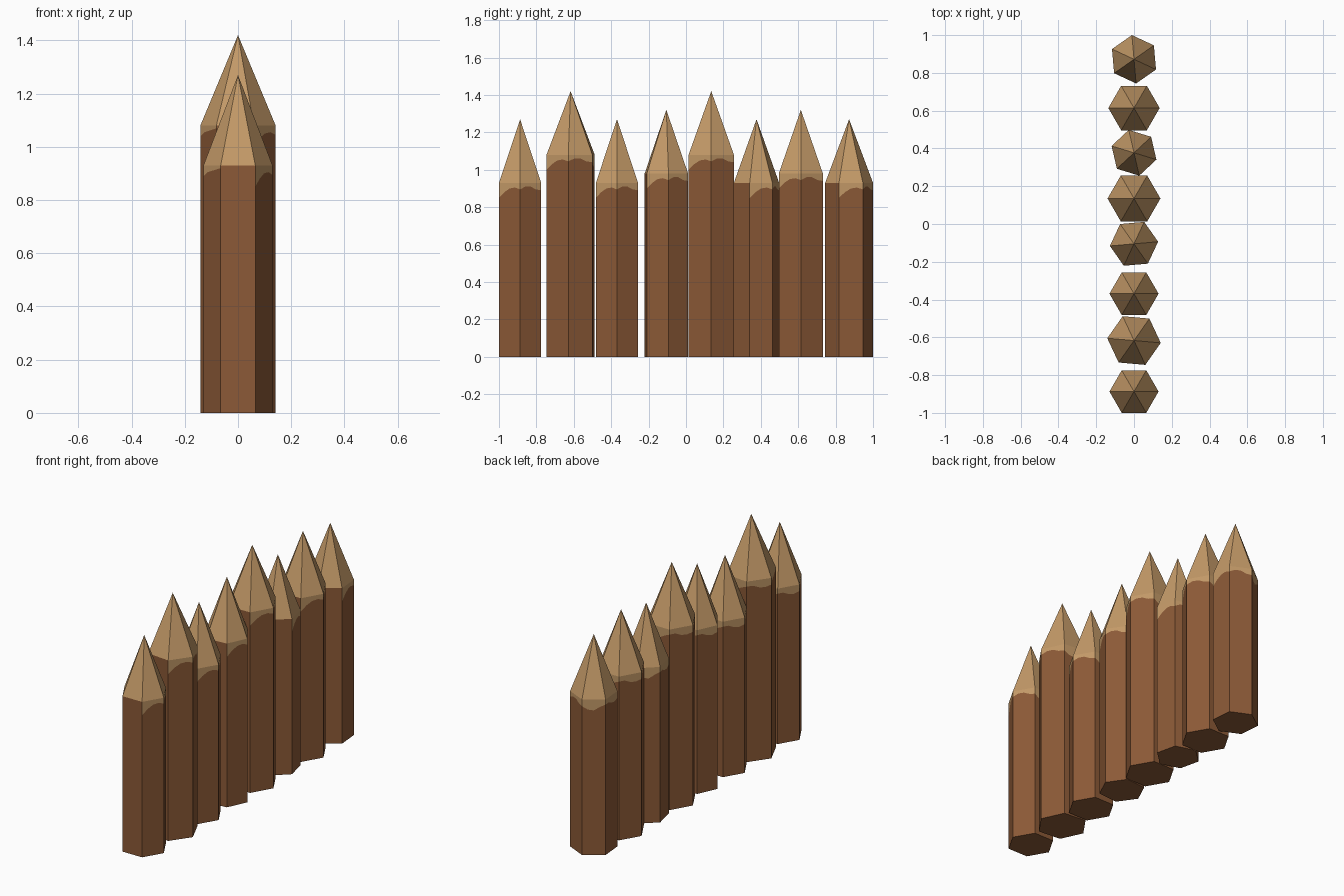
import bpy, bmesh, math

if "Cube" in bpy.data.objects:
    bpy.data.objects.remove(bpy.data.objects["Cube"])


def flat_colour(name, rgb):
    m = bpy.data.materials.new(name)
    m.diffuse_color = (*rgb, 1)
    m.use_nodes = True
    m.node_tree.nodes["Principled BSDF"].inputs["Base Color"].default_value = m.diffuse_color
    return m


bark = flat_colour("brown bark", (0.262, 0.102, 0.038))
wood = flat_colour("bare wood", (0.552, 0.323, 0.138))

# Depth of the ragged bark edge below the shoulder: five samples per hexagon side
RAGGED = [
    [0.035, 0.02, 0.02, 0.035, 0.04],    # back right
    [0.04, 0.06, 0.065, 0.045, 0.03],    # back
    [0.03, 0.03, 0.045, 0.05, 0.04],     # back left
    [0.04, 0.025, 0.02, 0.015, 0.01],    # front left
    None,                                # front: bark up to the shoulder
    [0.08, 0.05, 0.03, 0.025, 0.035],    # front right
]


def stake(name, y, radius, turn, shoulder):
    """Hexagonal post with a peeled, pointed top."""
    bm = bmesh.new()

    def corner(i):
        a = math.radians(turn + 60 * i)
        return radius * math.cos(a), radius * math.sin(a)

    def face(points, mat):
        f = bm.faces.new([bm.verts.new(p) for p in points])
        f.material_index = mat

    for side, drops in enumerate(RAGGED):
        a, b = corner(side), corner(side + 1)
        face([(*a, shoulder), (*b, shoulder), (0, 0, shoulder + 0.34)], 1)
        if drops is None:
            face([(*a, 0), (*b, 0), (*b, shoulder), (*a, shoulder)], 0)
            continue
        # bark below the ragged edge, bare wood above it
        edge = []
        for k, d in enumerate(drops):
            t = k / (len(drops) - 1)
            edge.append((a[0] + (b[0] - a[0]) * t, a[1] + (b[1] - a[1]) * t, shoulder - d))
        face([(*a, 0), (*b, 0)] + edge[::-1], 0)
        face(edge + [(*b, shoulder), (*a, shoulder)], 1)
    # flat foot
    face([(*corner(-i), 0) for i in range(6)], 0)

    bmesh.ops.remove_doubles(bm, verts=bm.verts, dist=0.0005)
    me = bpy.data.meshes.new(name)
    bm.to_mesh(me)
    bm.free()
    me.materials.append(bark)
    me.materials.append(wood)
    ob = bpy.data.objects.new(name, me)
    ob.location = (0, y, 0)
    bpy.context.collection.objects.link(ob)


# Row of stakes: y, radius, turn, shoulder height
ROW = [
    (-0.887, 0.130, 0, 0.93),
    (-0.617, 0.142, -5, 1.08),
    (-0.369, 0.130, 0, 0.93),
    (-0.105, 0.128, 5, 0.98),
    (0.135, 0.140, 0, 1.08),
    (0.377, 0.124, 43, 0.93),
    (0.614, 0.136, 0, 0.98),
    (0.872, 0.1285, 35, 0.93),
]
for n, spec in enumerate(ROW, 1):
    stake(f"fence_stake_{n}", *spec)
